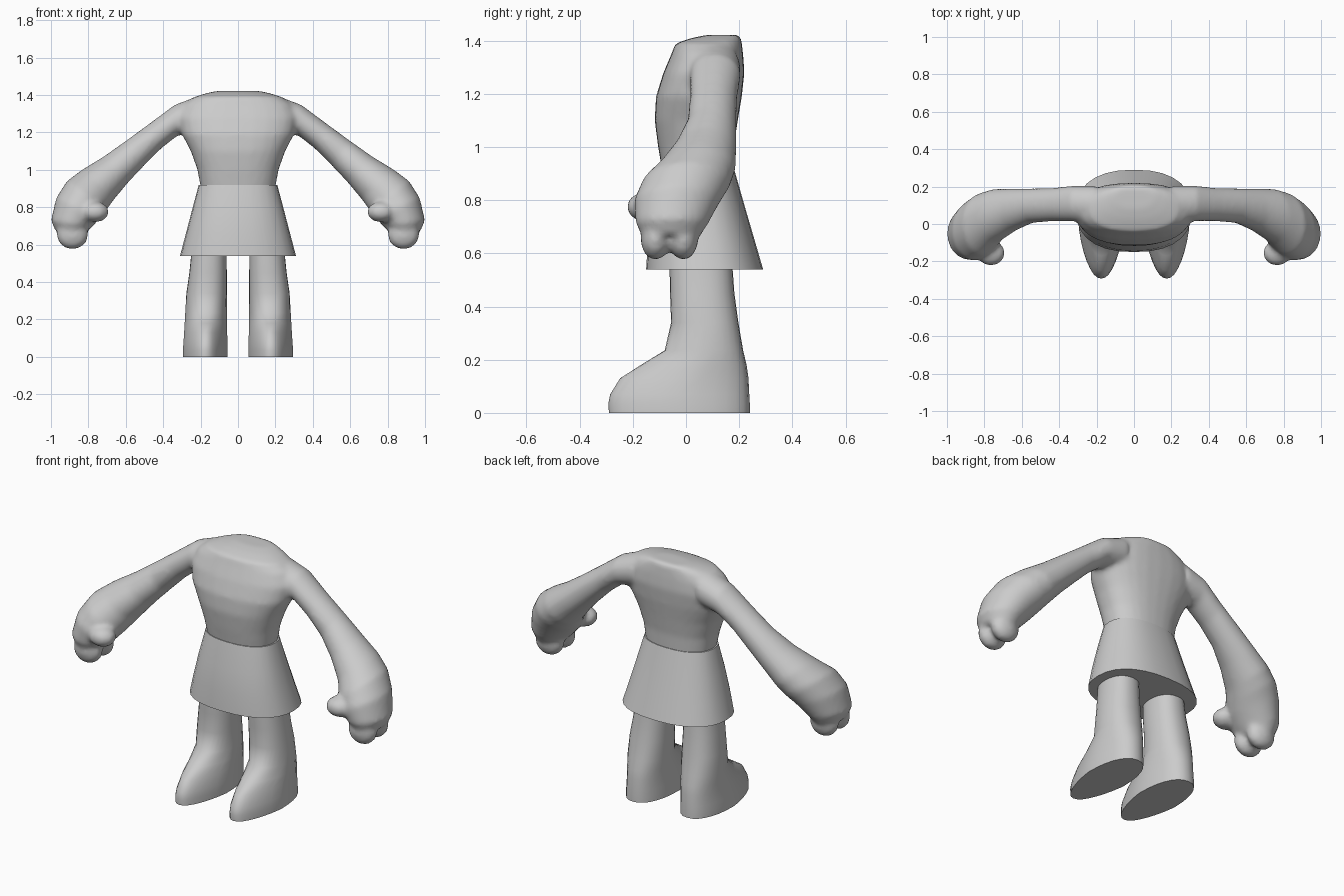
import bpy, bmesh, math
from mathutils import Vector

if "Cube" in bpy.data.objects:
    bpy.data.objects.remove(bpy.data.objects["Cube"])

grey = bpy.data.materials.new("plain grey")
grey.diffuse_color = (0.6, 0.6, 0.6, 1)
grey.use_nodes = True
grey.node_tree.nodes["Principled BSDF"].inputs["Base Color"].default_value = grey.diffuse_color
N = 28


def power(v, p):
    return math.copysign(abs(v) ** p, v)


def loft(bm, rings):
    """Skin closed rings of points and cap both ends."""
    loops = [[bm.verts.new(p) for p in ring] for ring in rings]
    for a, b in zip(loops, loops[1:]):
        for i in range(len(a)):
            j = (i + 1) % len(a)
            bm.faces.new((a[i], a[j], b[j], b[i]))
    bm.faces.new(loops[0])
    bm.faces.new(loops[-1])


def level_ring(z, cx, hx, y0, y1, p=0.85, taper=0.0):
    """Horizontal rounded ring, optionally narrowing toward the front."""
    pts = []
    for i in range(N):
        a = 2 * math.pi * i / N
        c, s = power(math.cos(a), p), power(math.sin(a), p)
        width = hx * (1 - taper * max(0, -s))
        pts.append((cx + width * c, (y0 + y1) / 2 + (y1 - y0) / 2 * s, z))
    return pts


def arm_ring(side, ux, uz, lx, lz, y0, y1):
    """Ring across the arm between an upper and a lower outline point."""
    up, low = Vector((ux, 0, uz)), Vector((lx, 0, lz))
    pts = []
    for i in range(N):
        a = 2 * math.pi * i / N
        p = (up + low) / 2 + (up - low) / 2 * math.cos(a)
        pts.append((side * p.x, (y0 + y1) / 2 + (y1 - y0) / 2 * math.sin(a), p.z))
    return pts


def ball(bm, centre, radii):
    new = bmesh.ops.create_uvsphere(bm, u_segments=20, v_segments=12, radius=1)["verts"]
    for v in new:
        v.co = Vector([c + r * k for c, r, k in zip(centre, radii, v.co)])


def finish(name, bm, angle=50):
    bmesh.ops.recalc_face_normals(bm, faces=bm.faces)
    me = bpy.data.meshes.new(name)
    bm.to_mesh(me)
    bm.free()
    me.materials.append(grey)
    ob = bpy.data.objects.new(name, me)
    bpy.context.collection.objects.link(ob)
    bpy.ops.object.select_all(action='DESELECT')
    ob.select_set(True)
    bpy.context.view_layer.objects.active = ob
    bpy.ops.object.shade_smooth_by_angle(angle=math.radians(angle))
    return ob


# Torso: waist to open-necked shoulders (z, half width, front, back)
bm = bmesh.new()
loft(bm, [level_ring(z, 0, hx, y0, y1) for z, hx, y0, y1 in (
    (0.88, 0.195, -0.085, 0.175), (1.0, 0.217, -0.105, 0.18),
    (1.1, 0.253, -0.118, 0.195), (1.19, 0.30, -0.113, 0.21),
    (1.28, 0.32, -0.085, 0.22), (1.35, 0.29, -0.055, 0.215),
    (1.39, 0.235, -0.04, 0.21), (1.41, 0.17, 0.02, 0.208),
    (1.422, 0.11, 0.08, 0.206))])

# Arms with heavy forearms, thumbs and two finger lobes
ARM = ((0.20, 1.40, 0.22, 1.20, 0.0, 0.205), (0.34, 1.347, 0.32, 1.185, 0.015, 0.205),
       (0.47, 1.25, 0.41, 1.115, 0.015, 0.192), (0.60, 1.155, 0.50, 1.025, 0.005, 0.19),
       (0.72, 1.07, 0.585, 0.935, -0.04, 0.19), (0.83, 1.003, 0.66, 0.845, -0.10, 0.187),
       (0.915, 0.94, 0.70, 0.79, -0.165, 0.167), (0.972, 0.85, 0.73, 0.75, -0.195, 0.13),
       (1.0, 0.73, 0.775, 0.70, -0.19, 0.085), (0.975, 0.67, 0.81, 0.665, -0.165, 0.055))
for side in (-1, 1):
    loft(bm, [arm_ring(side, *r) for r in ARM])
    ball(bm, (side * 0.765, -0.155, 0.775), (0.075, 0.068, 0.055))
    ball(bm, (side * 0.885, -0.115, 0.655), (0.085, 0.056, 0.08))
    ball(bm, (side * 0.885, -0.01, 0.655), (0.085, 0.056, 0.08))
body = finish("torso_and_arms", bm, 60)

# Fuse the torso, arms and hands into one soft skin
fuse = body.modifiers.new("fuse", 'REMESH')
fuse.mode = 'VOXEL'
fuse.voxel_size = 0.014
fuse.use_smooth_shade = True
soften = body.modifiers.new("soften", 'SMOOTH')
soften.factor = 0.5
soften.iterations = 5

# Flared skirt with a flat hem
bm = bmesh.new()
loft(bm, [level_ring(z, 0, hx, y0, y1) for z, hx, y0, y1 in (
    (0.54, 0.31, -0.15, 0.29), (0.65, 0.281, -0.143, 0.258),
    (0.78, 0.247, -0.125, 0.22), (0.92, 0.21, -0.095, 0.18))])
finish("skirt", bm)

# Legs flowing into tapered feet (z, centre x, half width, front, back, taper)
LEG = ((0.0, 0.175, 0.12, -0.29, 0.24, 0.3), (0.035, 0.175, 0.12, -0.292, 0.24, 0.32),
       (0.07, 0.174, 0.118, -0.285, 0.238, 0.35), (0.13, 0.173, 0.115, -0.248, 0.235, 0.42),
       (0.18, 0.172, 0.113, -0.17, 0.228, 0.35), (0.235, 0.171, 0.111, -0.08, 0.215, 0.15),
       (0.34, 0.168, 0.108, -0.056, 0.197, 0), (0.45, 0.16, 0.10, -0.06, 0.182, 0),
       (0.56, 0.155, 0.094, -0.062, 0.174, 0))
for side, name in ((-1, "left_leg"), (1, "right_leg")):
    bm = bmesh.new()
    loft(bm, [level_ring(z, side * cx, hx, y0, y1, 0.88, t) for z, cx, hx, y0, y1, t in LEG])
    finish(name, bm, 60)
